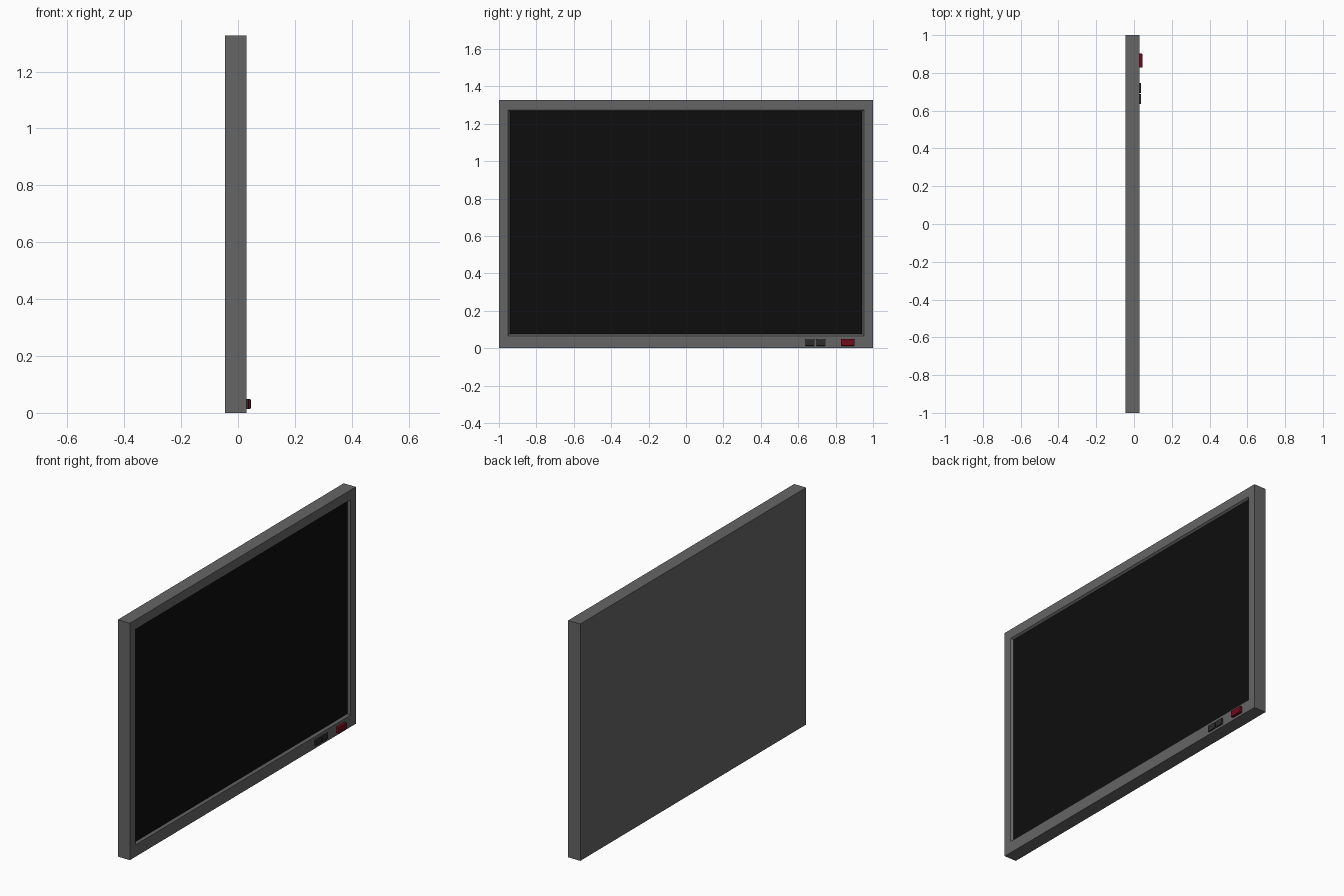
import bpy, bmesh

if "Cube" in bpy.data.objects:
    bpy.data.objects.remove(bpy.data.objects["Cube"])


def material(name, rgb):
    mat = bpy.data.materials.new(name)
    mat.diffuse_color = (*rgb, 1)
    mat.use_nodes = True
    mat.node_tree.nodes["Principled BSDF"].inputs["Base Color"].default_value = mat.diffuse_color
    return mat


def finish(bm, name, mat):
    bmesh.ops.recalc_face_normals(bm, faces=bm.faces)
    mesh = bpy.data.meshes.new(name)
    bm.to_mesh(mesh)
    bm.free()
    mesh.materials.append(mat)
    obj = bpy.data.objects.new(name, mesh)
    bpy.context.collection.objects.link(obj)
    return obj


def ring(bm, x, half_y, z0, z1):
    return [bm.verts.new((x, y, z)) for y, z in
            ((-half_y, z0), (half_y, z0), (half_y, z1), (-half_y, z1))]


grey = material("casing_grey", (0.13, 0.13, 0.13))
black = material("screen_black", (0.004, 0.004, 0.004))
dark = material("button_dark", (0.025, 0.025, 0.027))
red = material("button_red", (0.16, 0.003, 0.012))

# Casing: nested rectangles from the back, round the bezel, into the recess
bm = bmesh.new()
rings = [ring(bm, *r) for r in (
    (-0.045, 1.0, 0.0, 1.327),
    (0.03, 1.0, 0.0, 1.327),
    (0.03, 0.952, 0.066, 1.274),
    (0.018, 0.942, 0.075, 1.266))]
bm.faces.new(rings[0])
for a, b in zip(rings, rings[1:]):
    for i in range(4):
        j = (i + 1) % 4
        bm.faces.new((a[i], a[j], b[j], b[i]))
casing_floor = bm.faces.new(rings[-1])
bmesh.ops.recalc_face_normals(bm, faces=bm.faces)
# The screen panel closes the recess
casing_floor.material_index = 1
casing = finish(bm, "casing_and_screen", grey)
casing.data.materials.append(black)


# Buttons: blocks with rounded edges, sitting on the lower bezel
def button(name, y0, y1, x1, mat):
    x0, z0, z1 = 0.025, 0.013, 0.049
    bm = bmesh.new()
    bmesh.ops.create_cube(bm, size=1)
    bmesh.ops.scale(bm, vec=(x1 - x0, y1 - y0, z1 - z0), verts=bm.verts)
    bmesh.ops.translate(bm, vec=((x0 + x1) / 2, (y0 + y1) / 2, (z0 + z1) / 2),
                        verts=bm.verts)
    obj = finish(bm, name, mat)
    bevel = obj.modifiers.new("rounded_edges", 'BEVEL')
    bevel.width = 0.004
    bevel.segments = 2


button("left_button", 0.635, 0.688, 0.038, dark)
button("right_button", 0.694, 0.747, 0.038, dark)
button("power_button", 0.828, 0.902, 0.045, red)
